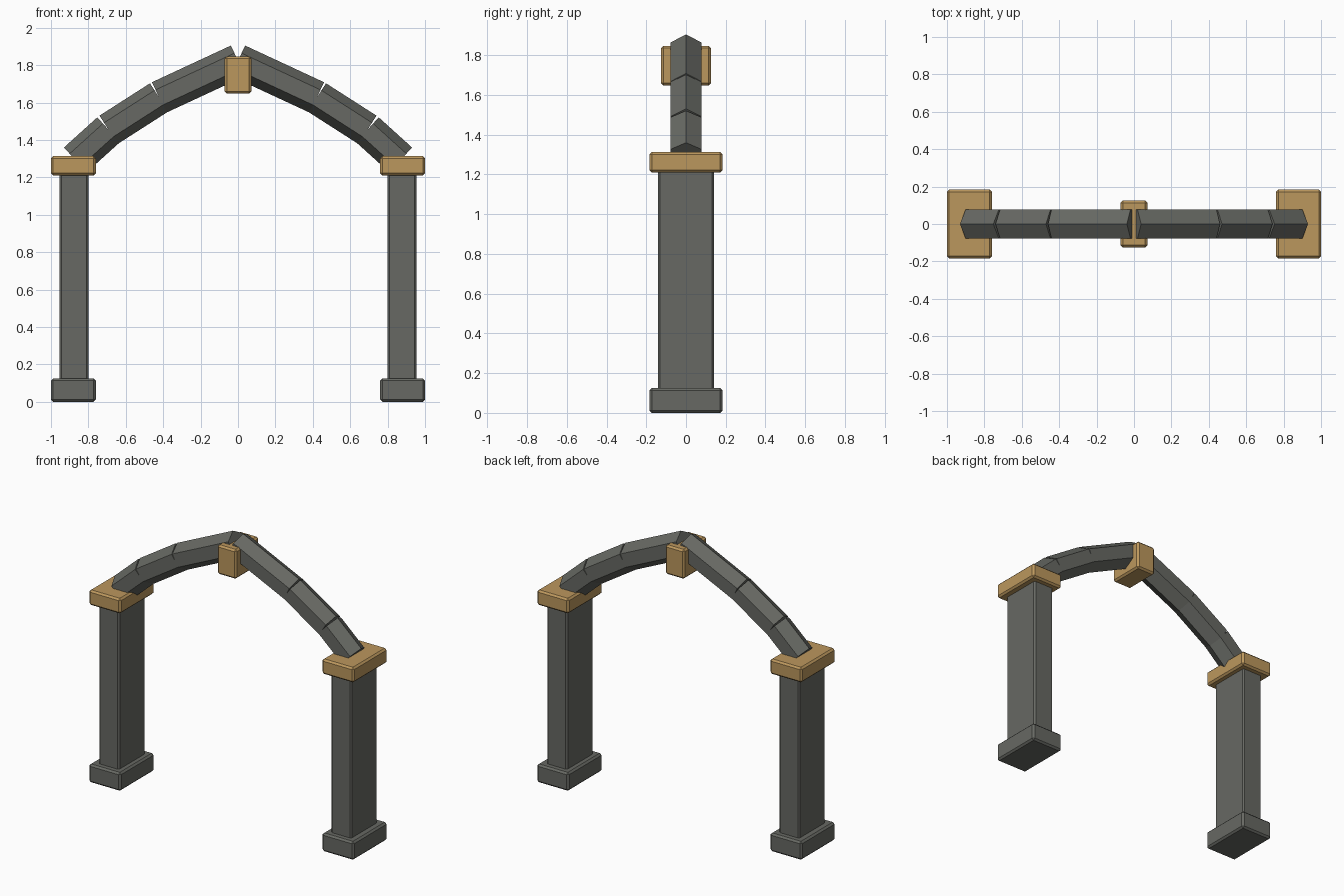
import bpy, bmesh, math
from mathutils import Vector

if "Cube" in bpy.data.objects:
    bpy.data.objects.remove(bpy.data.objects["Cube"])


def material(name, rgb):
    m = bpy.data.materials.new(name)
    m.diffuse_color = (*rgb, 1)
    m.use_nodes = True
    m.node_tree.nodes["Principled BSDF"].inputs["Base Color"].default_value = m.diffuse_color
    return m


STONE = material("dark grey stone", (0.135, 0.14, 0.125))
SAND = material("golden sandstone", (0.50, 0.31, 0.11))


def add_object(name, bm, mat):
    bmesh.ops.recalc_face_normals(bm, faces=bm.faces[:])
    mesh = bpy.data.meshes.new(name)
    bm.to_mesh(mesh)
    bm.free()
    mesh.materials.append(mat)
    ob = bpy.data.objects.new(name, mesh)
    bpy.context.collection.objects.link(ob)
    return ob


def block(name, x, hx, hy, z0, z1, mat, bevel=0.012):
    """Chamfered block, given centre x, half sizes and height range."""
    bm = bmesh.new()
    bmesh.ops.create_cube(bm, size=2)
    for v in bm.verts:
        v.co = (x + v.co.x * hx, v.co.y * hy, z1 if v.co.z > 0 else z0)
    ob = add_object(name, bm, mat)
    mod = ob.modifiers.new("chamfer", "BEVEL")
    mod.width = bevel
    mod.segments = 1


def hex_bar(name, a, b, r, mat):
    """Six-sided bar from a to b in the xz plane, with an edge on top."""
    a, b = Vector(a), Vector(b)
    side = Vector((0, 1, 0))
    up = (b - a).normalized().cross(side)
    bm = bmesh.new()
    rings = []
    for p in (a, b):
        rings.append([bm.verts.new(p + r * (up * math.cos(t) + side * math.sin(t)))
                      for t in (i * math.tau / 6 for i in range(6))])
    for i in range(6):
        j = (i + 1) % 6
        bm.faces.new((rings[0][i], rings[0][j], rings[1][j], rings[1][i]))
    bm.faces.new(rings[0])
    bm.faces.new(rings[1])
    add_object(name, bm, mat)


# centre line of the right half of the arch (x, z), from crown to capital
ARCH = [(0, 1.823), (0.422, 1.627), (0.692, 1.454), (0.87, 1.293)]

for s, label in ((-1, "left"), (1, "right")):
    # pillar with plinth and capital
    block(label + "_plinth", s * 0.88, 0.12, 0.184, 0, 0.125, STONE)
    block(label + "_pillar", s * 0.877, 0.077, 0.142, 0.11, 1.22, STONE, 0.01)
    block(label + "_capital", s * 0.88, 0.12, 0.184, 1.21, 1.313, SAND)
    # straight arch bars
    for i, (p, q) in enumerate(zip(ARCH, ARCH[1:])):
        hex_bar(f"{label}_arch_bar_{i + 1}", (s * p[0], 0, p[1]),
                (s * q[0], 0, q[1]), 0.09, STONE)

# keystone at the crown
block("keystone", 0, 0.072, 0.125, 1.647, 1.847, SAND)
